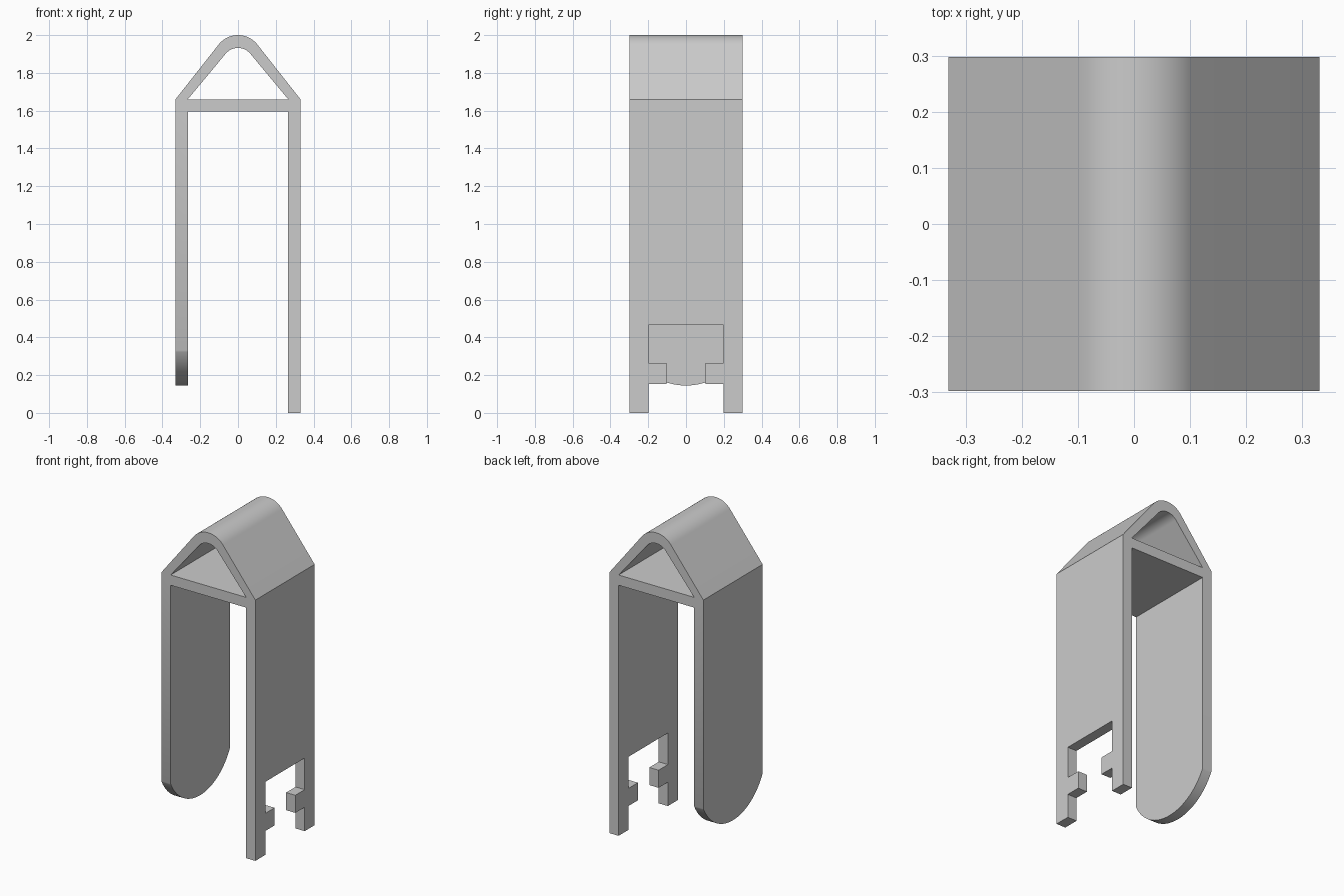
import bpy, bmesh, math
from mathutils import Vector

cube = bpy.data.objects.get("Cube")
if cube:
    bpy.data.objects.remove(cube, do_unlink=True)

HALF_W, WALL, HALF_D = 0.331, 0.065, 0.298
EAVE, TOP = 1.66, 2.0
INNER = HALF_W - WALL

# Plain grey for the whole part
grey = bpy.data.materials.new("plain grey")
grey.use_nodes = True
grey.diffuse_color = (0.6, 0.6, 0.6, 1)
grey.node_tree.nodes["Principled BSDF"].inputs["Base Color"].default_value = (0.6, 0.6, 0.6, 1)


def prism(name, loops, place, direction):
    """Fill closed 2D loops (later ones are holes) and extrude them."""
    bm = bmesh.new()
    for loop in loops:
        verts = [bm.verts.new(place(a, b)) for a, b in loop]
        for i, v in enumerate(verts):
            bm.edges.new((v, verts[i - 1]))
    bmesh.ops.triangle_fill(bm, use_beauty=True, edges=bm.edges[:])
    ext = bmesh.ops.extrude_face_region(bm, geom=bm.faces[:])
    moved = [g for g in ext["geom"] if isinstance(g, bmesh.types.BMVert)]
    bmesh.ops.translate(bm, verts=moved, vec=Vector(direction))
    bmesh.ops.recalc_face_normals(bm, faces=bm.faces[:])
    mesh = bpy.data.meshes.new(name)
    bm.to_mesh(mesh)
    bm.free()
    mesh.materials.append(grey)
    obj = bpy.data.objects.new(name, mesh)
    bpy.context.collection.objects.link(obj)
    return obj


def arc(centre_z, radius, start, end, steps=28):
    angles = [start + (end - start) * i / steps for i in range(steps + 1)]
    return [(radius * math.cos(t), centre_z + radius * math.sin(t)) for t in angles]


def rounded_ridge(half, top, radius):
    """Eave to eave over a rounded ridge tangent to both slopes."""
    cz = top - radius
    t = math.atan2(EAVE - cz, half) + math.acos(radius / math.hypot(half, EAVE - cz))
    return [(half, EAVE)] + arc(cz, radius, t, math.pi - t) + [(-half, EAVE)]


# Frame: two legs, crossbar and hollow gabled top
soffit = EAVE - WALL
outline = rounded_ridge(HALF_W, TOP, 0.13) + [
    (-HALF_W, 0), (-INNER, 0), (-INNER, soffit),
    (INNER, soffit), (INNER, 0), (HALF_W, 0)]
frame = prism("clip_frame", [outline, rounded_ridge(INNER, TOP - 0.068, 0.085)],
              lambda x, z: (x, -HALF_D, z), (0, 2 * HALF_D, 0))

# Cutter for the rounded end of the short leg
R, LOW = 0.332, 0.145
reach = math.asin(0.31 / R)
end = [(-0.5, -0.1), (0.5, -0.1), (0.5, 0.345)]
end += arc(LOW + R, R, -math.pi / 2 + reach, -math.pi / 2 - reach, 40)
end += [(-0.5, 0.345)]
end_cutter = prism("round_end_cutter", [end], lambda y, z: (-0.5, y, z), (0.4, 0, 0))

# Cutter for the stepped slot in the long leg
half_slot = [(0.198, -0.1), (0.198, 0.152), (0.104, 0.152),
             (0.104, 0.264), (0.198, 0.264), (0.198, 0.465)]
slot = half_slot + [(-y, z) for y, z in reversed(half_slot)]
slot_cutter = prism("slot_cutter", [slot], lambda y, z: (0.1, y, z), (0.4, 0, 0))

# Cut the legs, then discard the cutters
bpy.ops.object.select_all(action="DESELECT")
frame.select_set(True)
bpy.context.view_layer.objects.active = frame
for cutter in (end_cutter, slot_cutter):
    cutter.hide_render = True
    mod = frame.modifiers.new(cutter.name, "BOOLEAN")
    mod.operation, mod.solver, mod.object = "DIFFERENCE", "EXACT", cutter
    bpy.ops.object.modifier_apply(modifier=mod.name)
    bpy.data.objects.remove(cutter, do_unlink=True)

bpy.ops.object.shade_smooth_by_angle(angle=math.radians(30))
